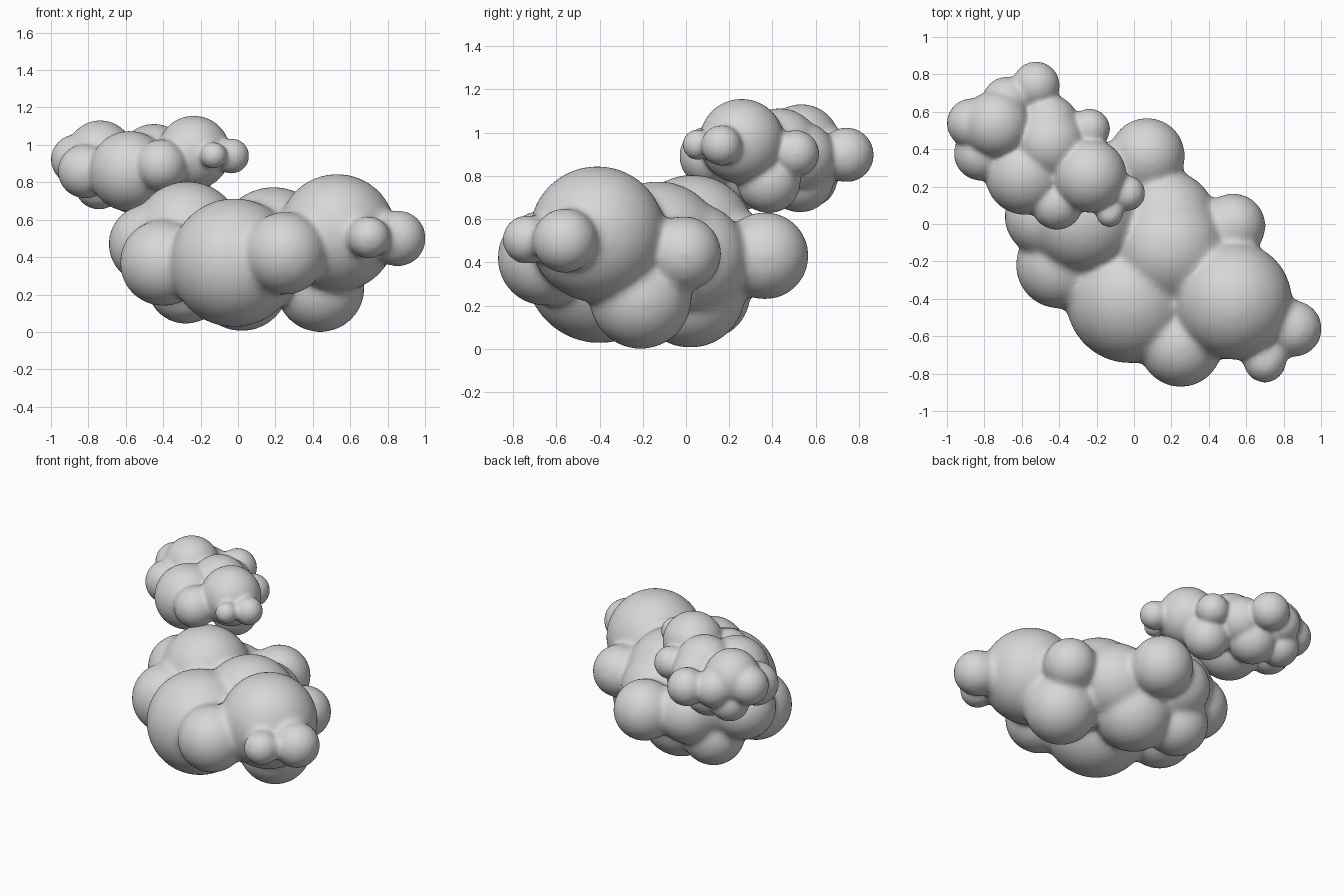
import bpy
import bmesh
from mathutils import Matrix

cube = bpy.data.objects.get("Cube")
if cube:
    bpy.data.objects.remove(cube, do_unlink=True)

# Single matte grey
GREY = (0.68, 0.68, 0.68, 1)
grey = bpy.data.materials.new("cloud_grey")
grey.use_nodes = True
grey.diffuse_color = GREY
shader = grey.node_tree.nodes["Principled BSDF"]
shader.inputs["Base Color"].default_value = GREY
shader.inputs["Roughness"].default_value = 0.8

# Puffs of one cloud: x, y, z, radius
PUFFS = [
    (0.53, -0.41, 0.53, 0.31),     # large right puff
    (-0.02, -0.40, 0.37, 0.34),    # large front puff
    (0.25, -0.65, 0.42, 0.215),    # front bump
    (0.855, -0.56, 0.50, 0.14),    # side tuft
    (0.70, -0.735, 0.505, 0.10),   # small tuft
    (0.44, -0.21, 0.235, 0.23),    # underside right
    (0.53, -0.01, 0.44, 0.165),    # back right bump
    (0.07, 0.365, 0.43, 0.195),    # back bump
    (0.19, -0.13, 0.47, 0.30),     # core
    (0.18, 0.03, 0.42, 0.25),      # core, sloping back
    (0.02, 0.02, 0.26, 0.25),      # underside core
    (-0.27, 0.03, 0.515, 0.285),   # left top
    (-0.48, 0.04, 0.47, 0.205),    # left end
    (-0.40, -0.22, 0.37, 0.225),   # left front
    (-0.28, 0.09, 0.25, 0.20),     # underside left
    (-0.18, 0.23, 0.43, 0.20),     # left back
]
SHRINK = 0.0016  # softening pulls small puffs in, so start them larger

bm = bmesh.new()
for x, y, z, r in PUFFS:
    bmesh.ops.create_icosphere(bm, subdivisions=5, radius=r + SHRINK / r,
                               matrix=Matrix.Translation((x, y, z)))
mesh = bpy.data.meshes.new("cloud")
bm.to_mesh(mesh)
bm.free()
mesh.materials.append(grey)


def add_cloud(name, location, scale):
    """Fuse the puffs into one skin and soften the creases."""
    cloud = bpy.data.objects.new(name, mesh)
    bpy.context.collection.objects.link(cloud)
    cloud.location = location
    cloud.scale = (scale, scale, scale)
    fuse = cloud.modifiers.new("fuse", 'REMESH')
    fuse.mode = 'VOXEL'
    fuse.voxel_size = 0.016
    fuse.use_smooth_shade = True
    soften = cloud.modifiers.new("soften", 'SMOOTH')
    soften.factor = 0.5
    soften.iterations = 25


add_cloud("large_cloud", (0, 0, 0), 1)
add_cloud("small_cloud", (-0.568, 0.514, 0.628), 0.625)
